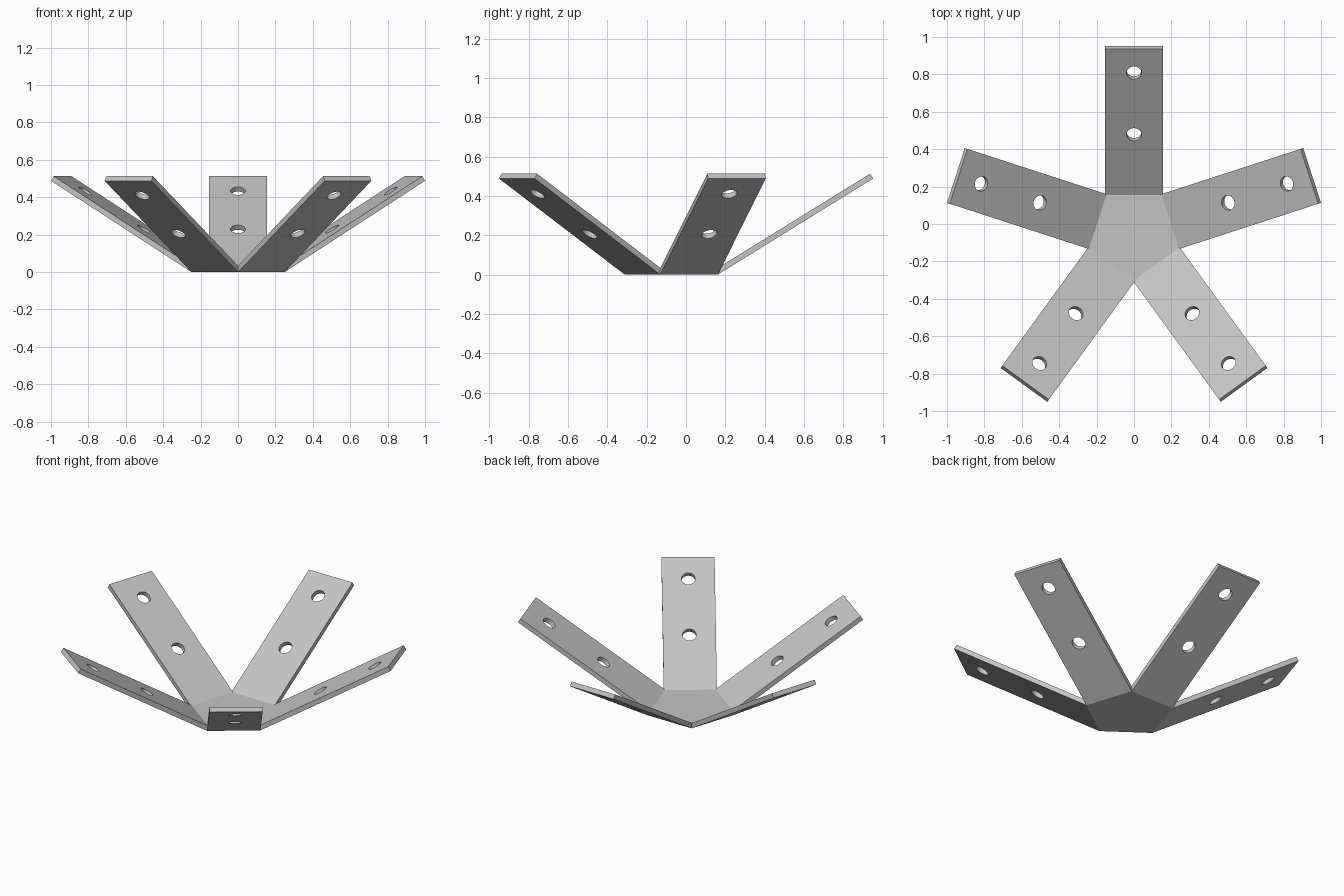
import bpy, bmesh
from math import radians, sin, cos, tan, pi
from mathutils import Matrix, Vector

if "Cube" in bpy.data.objects:
    bpy.data.objects.remove(bpy.data.objects["Cube"])

ARMS = 5
HALF = 0.154                    # half the width of an arm
APOTHEM = HALF / tan(pi / ARMS)
TILT = radians(31.72)           # rise of the arms
THICK = 0.029
LENGTH = 0.928                  # arm length along its underside
HOLES = (0.39, 0.778)           # hole positions along the arm
HOLE_RADIUS = 0.04
CENTRE = Vector((0, -0.05, 0))

grey = bpy.data.materials.new("light_grey_metal")
grey.use_nodes = True
colour = (0.55, 0.55, 0.55, 1)
grey.diffuse_color = colour
grey.node_tree.nodes["Principled BSDF"].inputs["Base Color"].default_value = colour


def turn(k):
    """Placement of arm k; local +y runs outwards."""
    return Matrix.Translation(CENTRE) @ Matrix.Rotation(2 * pi * k / ARMS, 4, "Z")


def fold(k):
    """Frame of arm k with its origin on the lower fold line, y along the slope."""
    return turn(k) @ Matrix.Translation((0, APOTHEM, 0)) @ Matrix.Rotation(TILT, 4, "X")


def finish(bm, name):
    bmesh.ops.recalc_face_normals(bm, faces=bm.faces)
    mesh = bpy.data.meshes.new(name)
    bm.to_mesh(mesh)
    bm.free()
    mesh.materials.append(grey)
    obj = bpy.data.objects.new(name, mesh)
    bpy.context.collection.objects.link(obj)
    return obj


# Hub corners: underside, top fold and the valley where neighbouring arms meet
bm = bmesh.new()
shrink = 1 - THICK * tan(TILT / 2) / APOTHEM
under, top, valley = [], [], []
for k in range(ARMS):
    m = turn(k)
    under.append(bm.verts.new(m @ Vector((HALF, APOTHEM, 0))))
    top.append(bm.verts.new(m @ Vector((HALF * shrink, APOTHEM * shrink, THICK))))
    valley.append(bm.verts.new(m @ Vector((HALF, APOTHEM, THICK / cos(TILT)))))
bm.faces.new(under)
bm.faces.new(top)

# Arms folded up from each side of the hub
for r in range(ARMS):
    l = (r + 1) % ARMS          # next corner, on the arm's -x side
    m = fold(r)
    rb, rt, lb, lt = [bm.verts.new(m @ Vector((x, LENGTH, z)))
                      for x in (HALF, -HALF) for z in (0, THICK)]
    bm.faces.new((under[r], under[l], lb, rb))
    bm.faces.new((top[r], valley[r], rt, lt, valley[l], top[l]))
    bm.faces.new((under[r], rb, rt, valley[r]))
    bm.faces.new((under[l], valley[l], lt, lb))
    bm.faces.new((rb, lb, lt, rt))


# Corner numbering puts arm r between corners r and r-1, so check the pairing
def remake():
    pass


bracket = finish(bm, "star_bracket")

# Bolt holes, drilled square to each arm
bm = bmesh.new()
for k in range(ARMS):
    for s in HOLES:
        bmesh.ops.create_cone(bm, cap_ends=True, segments=32, depth=THICK * 4,
                              radius1=HOLE_RADIUS, radius2=HOLE_RADIUS,
                              matrix=fold(k) @ Matrix.Translation((0, s, THICK / 2)))
drill = finish(bm, "hole_cutter")
drill.hide_render = True

cut = bracket.modifiers.new("bolt_holes", "BOOLEAN")
cut.operation = "DIFFERENCE"
cut.solver = "EXACT"
cut.object = drill
bpy.context.view_layer.objects.active = bracket
bracket.select_set(True)
bpy.ops.object.modifier_apply(modifier=cut.name)
bpy.data.objects.remove(drill)

# Smooth hole walls, crisp plate edges
bpy.ops.object.shade_smooth_by_angle(angle=radians(30))
